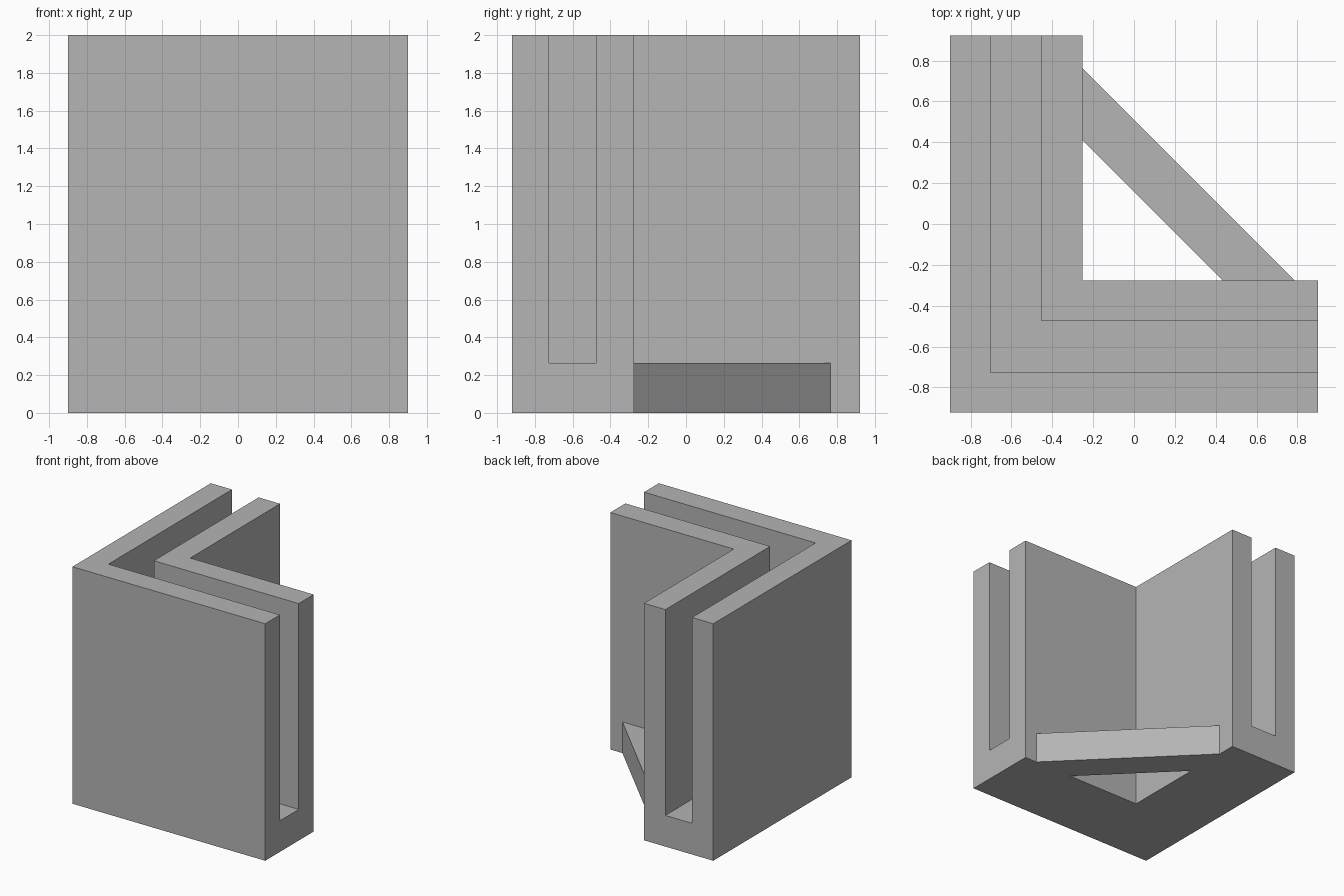
import bpy
import bmesh

default = bpy.data.objects.get("Cube")
if default:
    bpy.data.objects.remove(default, do_unlink=True)

grey = bpy.data.materials.new("plain grey")
grey.use_nodes = True
colour = (0.46, 0.46, 0.46, 1.0)
grey.diffuse_color = colour
grey.node_tree.nodes["Principled BSDF"].inputs["Base Color"].default_value = colour

RIGHT, BACK, TOP = 0.90, 0.922, 2.0
FLOOR = 0.263                     # slot floor and brace height


def prism(name, outline, bottom, top):
    """Extrude a flat outline straight up."""
    bm = bmesh.new()
    face = bm.faces.new([bm.verts.new((x, y, bottom)) for x, y in outline])
    up = bmesh.ops.extrude_face_region(bm, geom=[face])["geom"]
    verts = [v for v in up if isinstance(v, bmesh.types.BMVert)]
    bmesh.ops.translate(bm, verts=verts, vec=(0, 0, top - bottom))
    bmesh.ops.recalc_face_normals(bm, faces=bm.faces)
    mesh = bpy.data.meshes.new(name)
    bm.to_mesh(mesh)
    bm.free()
    mesh.materials.append(grey)
    obj = bpy.data.objects.new(name, mesh)
    bpy.context.collection.objects.link(obj)
    return obj


def corner(x0, y0, x1, y1, extra=0.0):
    """L outline from its outer corner to its inner corner."""
    r, b = RIGHT + extra, BACK + extra
    return [(x0, y0), (r, y0), (r, y1), (x1, y1), (x1, b), (x0, b)]


def combine(target, tool, operation):
    """Apply a boolean and discard the tool object."""
    mod = target.modifiers.new(operation.lower(), "BOOLEAN")
    mod.operation, mod.solver, mod.object = operation, "EXACT", tool
    tool.hide_render = True
    bpy.context.view_layer.objects.active = target
    bpy.ops.object.modifier_apply(modifier=mod.name)
    bpy.data.objects.remove(tool, do_unlink=True)


# Thick corner block with an L-shaped panel slot open at the top and both ends
bracket = prism("corner_bracket", corner(-RIGHT, -BACK, -0.253, -0.276), 0, TOP)
slot = prism("slot_cutter", corner(-0.702, -0.726, -0.453, -0.476, 0.1), FLOOR, TOP + 0.1)
combine(bracket, slot, "DIFFERENCE")

# Diagonal brace between the inner walls, its ends buried in them
d = 0.06
brace = prism("diagonal_brace", [(-0.253 - d, 0.412 + d), (0.435 + d, -0.276 - d),
                                 (0.787 + d, -0.276 - d), (-0.253 - d, 0.764 + d)], 0, FLOOR)
combine(bracket, brace, "UNION")
